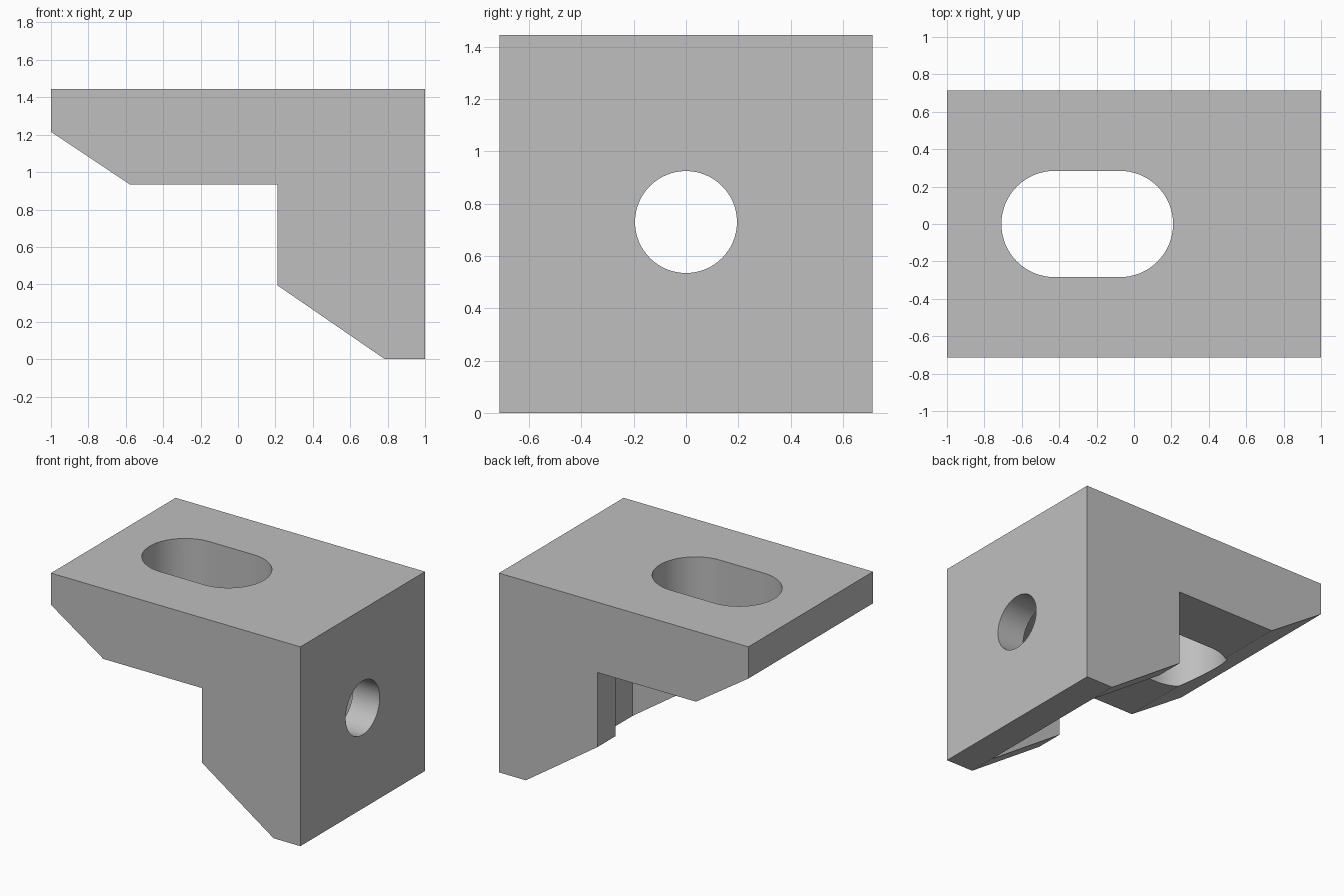
import bpy
import bmesh
import math
from mathutils import Vector

cube = bpy.data.objects.get("Cube")
if cube:
    bpy.data.objects.remove(cube, do_unlink=True)

HALF_DEPTH, HEIGHT = 0.714, 1.445
UNDERSIDE, WALL_IN = 0.935, 0.785
SLOT_R, HOLE_R = 0.284, 0.195

grey = bpy.data.materials.new("plain grey")
grey.use_nodes = True
colour = (0.52, 0.52, 0.52, 1)
grey.diffuse_color = colour
grey.node_tree.nodes["Principled BSDF"].inputs["Base Color"].default_value = colour


def prism(name, points, direction):
    """Extrude a closed loop of 3D points along a direction."""
    bm = bmesh.new()
    face = bm.faces.new([bm.verts.new(p) for p in points])
    made = bmesh.ops.extrude_face_region(bm, geom=[face])["geom"]
    moved = [g for g in made if isinstance(g, bmesh.types.BMVert)]
    bmesh.ops.translate(bm, verts=moved, vec=Vector(direction))
    bmesh.ops.recalc_face_normals(bm, faces=bm.faces)
    mesh = bpy.data.meshes.new(name)
    bm.to_mesh(mesh)
    bm.free()
    mesh.materials.append(grey)
    obj = bpy.data.objects.new(name, mesh)
    bpy.context.collection.objects.link(obj)
    return obj


def arc(cx, cy, r, start, end, steps):
    angles = [math.radians(start + (end - start) * i / steps) for i in range(steps + 1)]
    return [(cx + r * math.cos(a), cy + r * math.sin(a)) for a in angles]


def cut(target, cutter):
    """Subtract the cutter and discard it."""
    cutter.hide_render = True
    mod = target.modifiers.new("cut", "BOOLEAN")
    mod.operation, mod.solver, mod.object = "DIFFERENCE", "EXACT", cutter
    bpy.context.view_layer.objects.active = target
    bpy.ops.object.modifier_apply(modifier=mod.name)
    bpy.data.objects.remove(cutter, do_unlink=True)


# Bracket body: chamfered L profile
profile = [(-1, HEIGHT), (-1, 1.215), (-0.58, UNDERSIDE), (0.21, UNDERSIDE),
           (0.21, 0.395), (WALL_IN, 0), (1, 0), (1, HEIGHT)]
bracket = prism("angle_bracket", [(x, -HALF_DEPTH, z) for x, z in profile],
                (0, 2 * HALF_DEPTH, 0))

# Channel between the two ribs of the upright leg
channel = [(0.1, -0.2), (WALL_IN, -0.2), (WALL_IN, UNDERSIDE), (0.1, UNDERSIDE)]
cut(bracket, prism("channel_cutter", [(x, -0.51, z) for x, z in channel], (0, 1.02, 0)))

# Long slot through the top plate
slot = arc(-0.075, 0, SLOT_R, -90, 90, 32) + arc(-0.425, 0, SLOT_R, 90, 270, 32)
cut(bracket, prism("slot_cutter", [(x, y, 0.8) for x, y in slot], (0, 0, 1)))

# Round bolt hole through the upright wall
hole = arc(0, 0.73, HOLE_R, 0, 360, 64)[:-1]
cut(bracket, prism("hole_cutter", [(0.6, y, z) for y, z in hole], (0.6, 0, 0)))

# Smooth the curved walls, keep the edges crisp
bpy.ops.object.select_all(action="DESELECT")
bracket.select_set(True)
bpy.context.view_layer.objects.active = bracket
bpy.ops.object.shade_smooth_by_angle(angle=math.radians(25))
